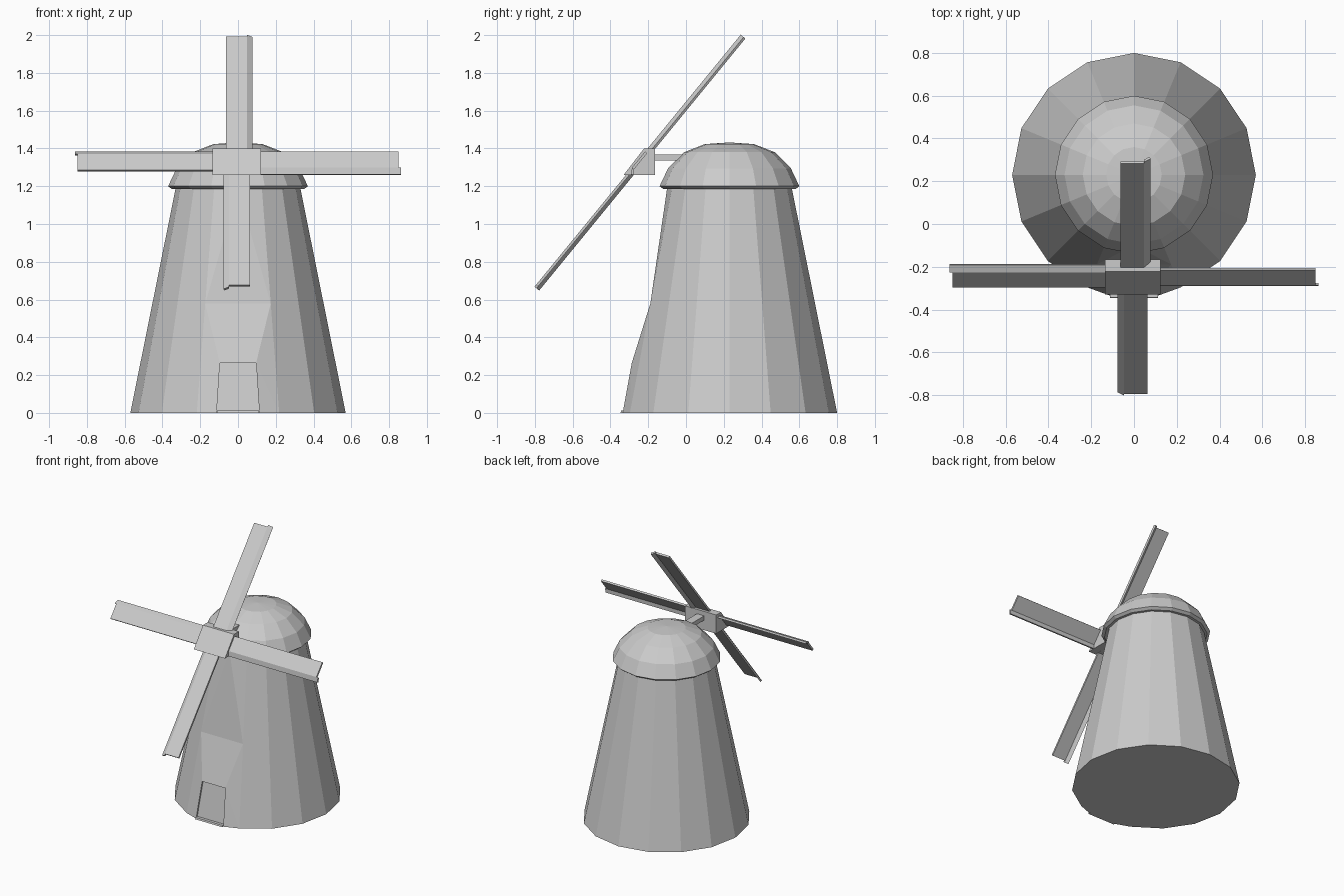
import bpy, bmesh, math
from mathutils import Vector, Matrix

if "Cube" in bpy.data.objects:
    bpy.data.objects.remove(bpy.data.objects["Cube"])

SIDES = 16
CY = 0.23  # tower axis in y


def make(name, verts, faces):
    mesh = bpy.data.meshes.new(name)
    mesh.from_pydata([tuple(v) for v in verts], [], faces)
    bm = bmesh.new()
    bm.from_mesh(mesh)
    bmesh.ops.recalc_face_normals(bm, faces=bm.faces)
    bm.to_mesh(mesh)
    bm.free()
    obj = bpy.data.objects.new(name, mesh)
    bpy.context.collection.objects.link(obj)
    return obj


def ring(r, z):
    return [Vector((r * math.cos(math.tau * k / SIDES),
                    CY + r * math.sin(math.tau * k / SIDES), z)) for k in range(SIDES)]


def prism(name, section, place, a, b):
    """Extrude a closed 2D section; place(p, t) maps it into space."""
    n = len(section)
    verts = [place(p, t) for t in (a, b) for p in section]
    faces = [tuple(range(n)), tuple(range(n, 2 * n))]
    faces += [(i, (i + 1) % n, n + (i + 1) % n, n + i) for i in range(n)]
    return make(name, verts, faces)


# Tower: 16-sided taper, front corner flattened above the doorway
low, high = ring(0.57, 0), ring(0.33, 1.19)
F, L, R = 12, 11, 13
mid_l, mid_r = low[L].lerp(high[L], 0.487), low[R].lerp(high[R], 0.487)
door = [Vector(p) for p in ((-0.113, -0.335, 0), (0.113, -0.335, 0),
                            (0.096, -0.287, 0.265), (-0.096, -0.287, 0.265))]
inner = [p + Vector((0, 0.012, 0)) for p in door]
verts = low + high + [mid_l, mid_r] + door + inner
ML, MR, D, I = 32, 33, 34, 38
faces = [(k, (k + 1) % 16, 16 + (k + 1) % 16, 16 + k) for k in range(16) if k not in (L, F)]
faces += [(16 + L, ML, 16 + F), (ML, MR, 16 + F), (MR, 16 + R, 16 + F),
          (ML, D + 3, D + 2, MR),
          (L, D, D + 3), (L, D + 3, ML), (R, MR, D + 2), (R, D + 2, D + 1),
          (D, I, I + 3, D + 3), (D + 3, I + 3, I + 2, D + 2), (D + 2, I + 2, I + 1, D + 1),
          (I, I + 1, I + 2, I + 3),
          tuple(list(range(0, 12)) + [D, I, I + 1, D + 1] + [13, 14, 15]),
          tuple(range(16, 32))]
make("tower", verts, faces)

# Door sill
prism("door_sill", [(-0.347, 0), (-0.32, 0), (-0.32, 0.012), (-0.343, 0.012)],
      lambda p, t: (t, p[0], p[1]), -0.112, 0.112)

# Domed cap with a short undercut lip
profile = [(0.35, 1.185), (0.37, 1.20), (0.325, 1.295), (0.24, 1.38), (0.13, 1.423)]
verts = [v for r, z in profile for v in ring(r, z)] + [Vector((0, CY, 1.432))]
faces = [(j * 16 + k, j * 16 + (k + 1) % 16, (j + 1) * 16 + (k + 1) % 16, (j + 1) * 16 + k)
         for j in range(len(profile) - 1) for k in range(16)]
faces += [(64 + k, 64 + (k + 1) % 16, 80) for k in range(16)] + [tuple(range(16))]
make("cap", verts, faces)

# Shaft and slant-faced hub
prism("shaft", [(-0.035, 1.335), (0.025, 1.335), (0.025, 1.367), (-0.035, 1.367)],
      lambda p, t: (p[0], t, p[1]), -0.20, 0.08)
prism("hub", [(-0.33, 1.26), (-0.165, 1.26), (-0.165, 1.40), (-0.222, 1.40)],
      lambda p, t: (t, p[0], p[1]), -0.135, 0.123)

# Four sails around a tilted axis: flat panel plus an edge strip bent back
tilt = math.radians(39.3)
across = Vector((1, 0, 0))
radial = Vector((0, math.sin(tilt), math.cos(tilt)))
normal = Vector((0, -math.cos(tilt), math.sin(tilt)))
centre = Vector((0, -0.25, 1.33))
panel = [(-0.063, 0.008), (0.047, 0.008), (0.047, -0.006), (-0.063, -0.006)]
strip = [(0.047, 0.008), (0.078, -0.012), (0.071, -0.024), (0.047, -0.006)]
for i in range(4):
    turn = Matrix.Rotation(i * math.pi / 2, 3, normal)

    def place(p, t):
        return centre + turn @ (across * p[0] + normal * p[1] + radial * t)

    prism(f"sail_panel_{i + 1}", panel, place, 0.04, 0.85)
    prism(f"sail_strip_{i + 1}", strip, place, 0.04, 0.862)
